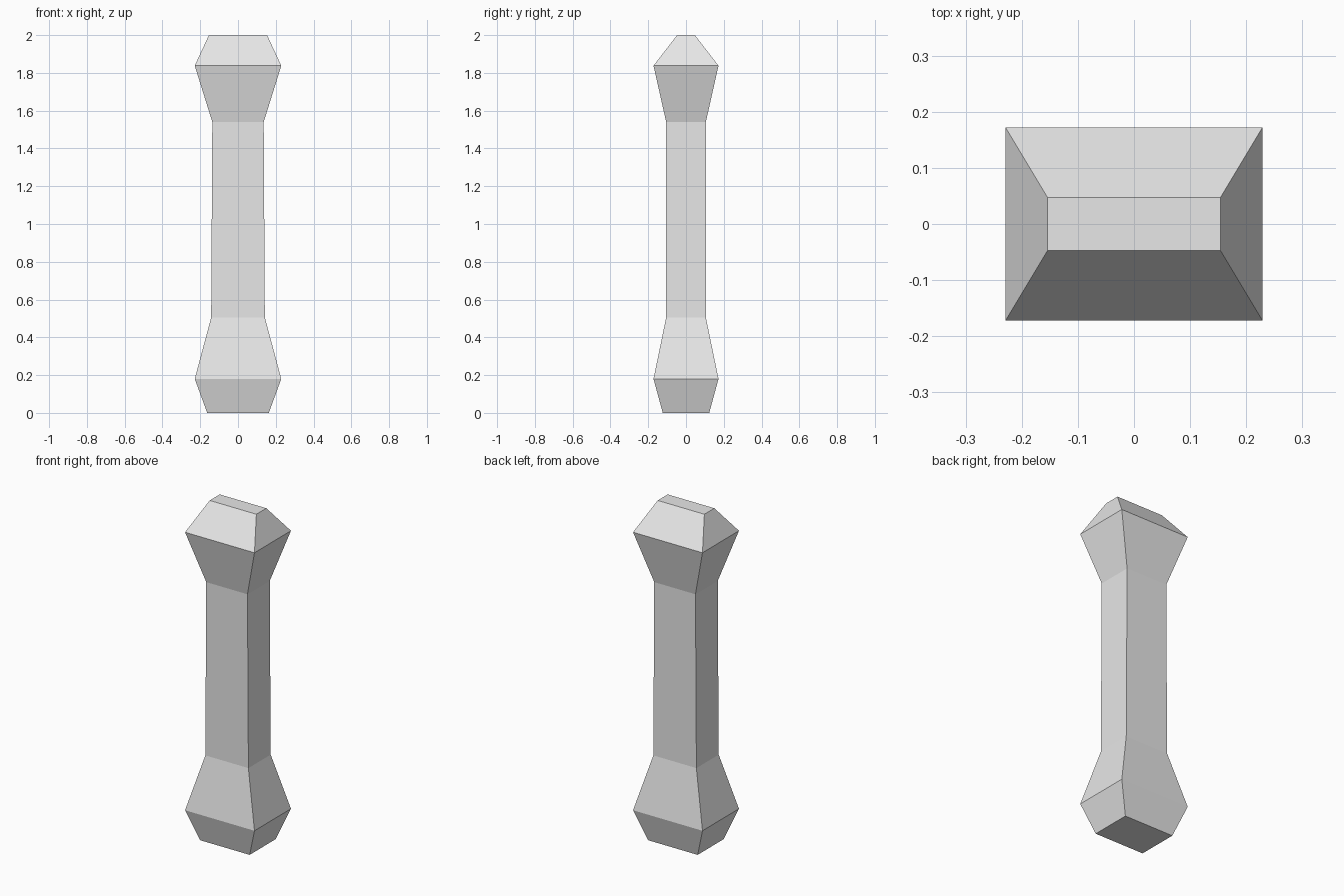
import bpy
import bmesh

cube = bpy.data.objects.get("Cube")
if cube:
    bpy.data.objects.remove(cube, do_unlink=True)

# Plain light grey surface
grey = bpy.data.materials.new("light_grey")
grey.use_nodes = True
grey.diffuse_color = (0.8, 0.8, 0.8, 1)
grey.node_tree.nodes["Principled BSDF"].inputs["Base Color"].default_value = (0.8, 0.8, 0.8, 1)

# Rectangular cross-sections from the foot to the crown: height, half width, half depth
sections = [
    (0.00, 0.163, 0.123),
    (0.18, 0.229, 0.172),
    (0.505, 0.142, 0.105),
    (1.54, 0.136, 0.105),
    (1.838, 0.229, 0.172),
    (2.00, 0.154, 0.047),
]
corners = [(-1, -1), (1, -1), (1, 1), (-1, 1)]

# Loft the shaft and both flared ends as one closed body
bm = bmesh.new()
rings = [[bm.verts.new((sx * w, sy * d, z)) for sx, sy in corners]
         for z, w, d in sections]
for low, high in zip(rings, rings[1:]):
    for i in range(4):
        j = (i + 1) % 4
        bm.faces.new((low[i], low[j], high[j], high[i]))
bm.faces.new(rings[0][::-1])
bm.faces.new(rings[-1])
bmesh.ops.recalc_face_normals(bm, faces=bm.faces)

mesh = bpy.data.meshes.new("flared_post")
bm.to_mesh(mesh)
bm.free()
mesh.materials.append(grey)
post = bpy.data.objects.new("flared_post", mesh)
bpy.context.collection.objects.link(post)
